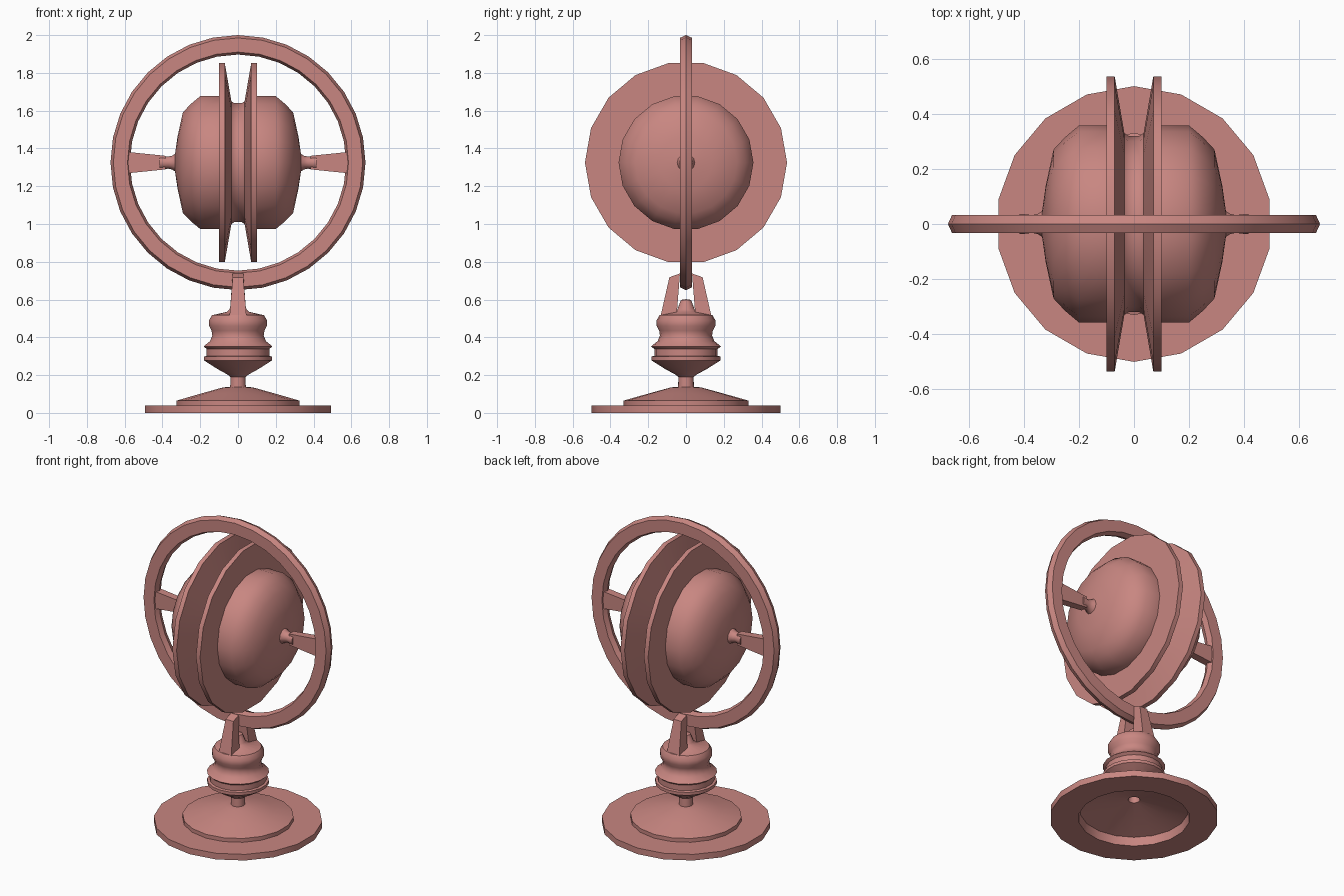
import bpy, bmesh, math

if "Cube" in bpy.data.objects:
    bpy.data.objects.remove(bpy.data.objects["Cube"], do_unlink=True)

CENTRE = 1.325  # height of the wheel axis

clay = bpy.data.materials.new("dusty_rose")
clay.use_nodes = True
rose = (0.58, 0.24, 0.22, 1)
clay.diffuse_color = rose
clay.node_tree.nodes["Principled BSDF"].inputs["Base Color"].default_value = rose


def finish(name, bm, angle=35, z=0):
    """Turn a bmesh into a shaded, coloured object."""
    bmesh.ops.remove_doubles(bm, verts=bm.verts, dist=1e-5)
    bmesh.ops.recalc_face_normals(bm, faces=bm.faces)
    mesh = bpy.data.meshes.new(name)
    bm.to_mesh(mesh)
    bm.free()
    mesh.materials.append(clay)
    ob = bpy.data.objects.new(name, mesh)
    bpy.context.collection.objects.link(ob)
    ob.location.z = z
    bpy.ops.object.select_all(action='DESELECT')
    ob.select_set(True)
    bpy.context.view_layer.objects.active = ob
    bpy.ops.object.shade_smooth_by_angle(angle=math.radians(angle))
    return ob


def lathe(name, profile, axis, sides=18, closed=False, angle=35, z=0):
    """Spin (radius, height) points round an axis, first corner on +y (or +x for axis y)."""
    place = {'x': lambda c, s, h: (h, c, s),
             'y': lambda c, s, h: (c, h, s),
             'z': lambda c, s, h: (s, c, h)}[axis]
    bm = bmesh.new()
    rings = []
    for i in range(sides):
        a = math.tau * i / sides
        rings.append([bm.verts.new(place(r * math.cos(a), r * math.sin(a), h))
                      for r, h in profile])
    n = len(profile)
    for i in range(sides):
        p, q = rings[i], rings[(i + 1) % sides]
        for j in range(n if closed else n - 1):
            k = (j + 1) % n
            corners = [p[j], p[k], q[k], q[j]]
            if profile[j][0] == 0:
                corners = [p[j], p[k], q[k]]
            elif profile[k][0] == 0:
                corners = [p[j], p[k], q[j]]
            bm.faces.new(corners)
    return finish(name, bm, angle, z)


def frustum(name, bottom, top, z=0):
    """Solid between two four-point loops."""
    bm = bmesh.new()
    a = [bm.verts.new(p) for p in bottom]
    b = [bm.verts.new(p) for p in top]
    bm.faces.new(a)
    bm.faces.new(b)
    for i in range(4):
        j = (i + 1) % 4
        bm.faces.new((a[i], a[j], b[j], b[i]))
    return finish(name, bm, 30, z)


# Base: flat rim with a hollow cone rising to the stem
lathe("base", [(0, .2), (.035, .19), (.035, .125), (.2, .088), (.322, .055),
               (.33, 0), (.5, 0), (.5, .04), (.33, .04), (.33, .065),
               (.2, .102), (.08, .135), (.042, .138)], 'z')

# Turned stem with collar, bulb and pointed finial
lathe("stem", [(.042, .138), (.04, .19), (.06, .205), (.11, .232), (.183, .278),
               (.183, .298), (.168, .302), (.168, .338), (.185, .352),
               (.15, .38), (.138, .41), (.142, .435), (.155, .46), (.156, .49),
               (.14, .517), (.06, .535), (.045, .55), (.027, .598), (0, .602)], 'z')

# Two prongs gripping the ring
for side, label in ((-1, "front"), (1, "back")):
    def loop(inner, outer, half, zi, zo):
        return [(-half, side * inner, zi), (half, side * inner, zi),
                (half, side * outer, zo), (-half, side * outer, zo)]
    frustum(label + "_prong", loop(.05, .135, .045, .51, .51),
            loop(.032, .088, .028, .738, .718))

# Ring with bevelled inner and outer edges
lathe("outer_ring", [(.572, 0), (.585, -.033), (.66, -.033), (.675, 0),
                     (.66, .033), (.585, .033)], 'y', 32, True, 25, CENTRE)

# Flywheel body: two domes, two flanges and a narrow hub between them
half = [(.05, .333), (.14, .32), (.27, .292), (.315, .25), (.357, .2), (.357, .1),
        (.535, .1), (.535, .07), (.33, .035), (.32, .02)]
body = [(0, .335)] + half + [(r, -x) for r, x in reversed(half)] + [(0, -.335)]
lathe("flywheel", body, 'x', angle=42, z=CENTRE)

# Spokes and flared bearings on both sides
for side, label in ((1, "left"), (-1, "right")):
    lathe(label + "_bearing", [(0, side * .31), (.052, side * .325), (.036, side * .35),
                               (.032, side * .37), (.036, side * .4), (.036, side * .415),
                               (0, side * .415)], 'x', 12, z=CENTRE)

    def section(x, y, z):
        return [(side * x, -y, -z), (side * x, y, -z), (side * x, y, z), (side * x, -y, z)]
    frustum(label + "_spoke", section(.385, .024, .036), section(.6, .026, .058), CENTRE)
